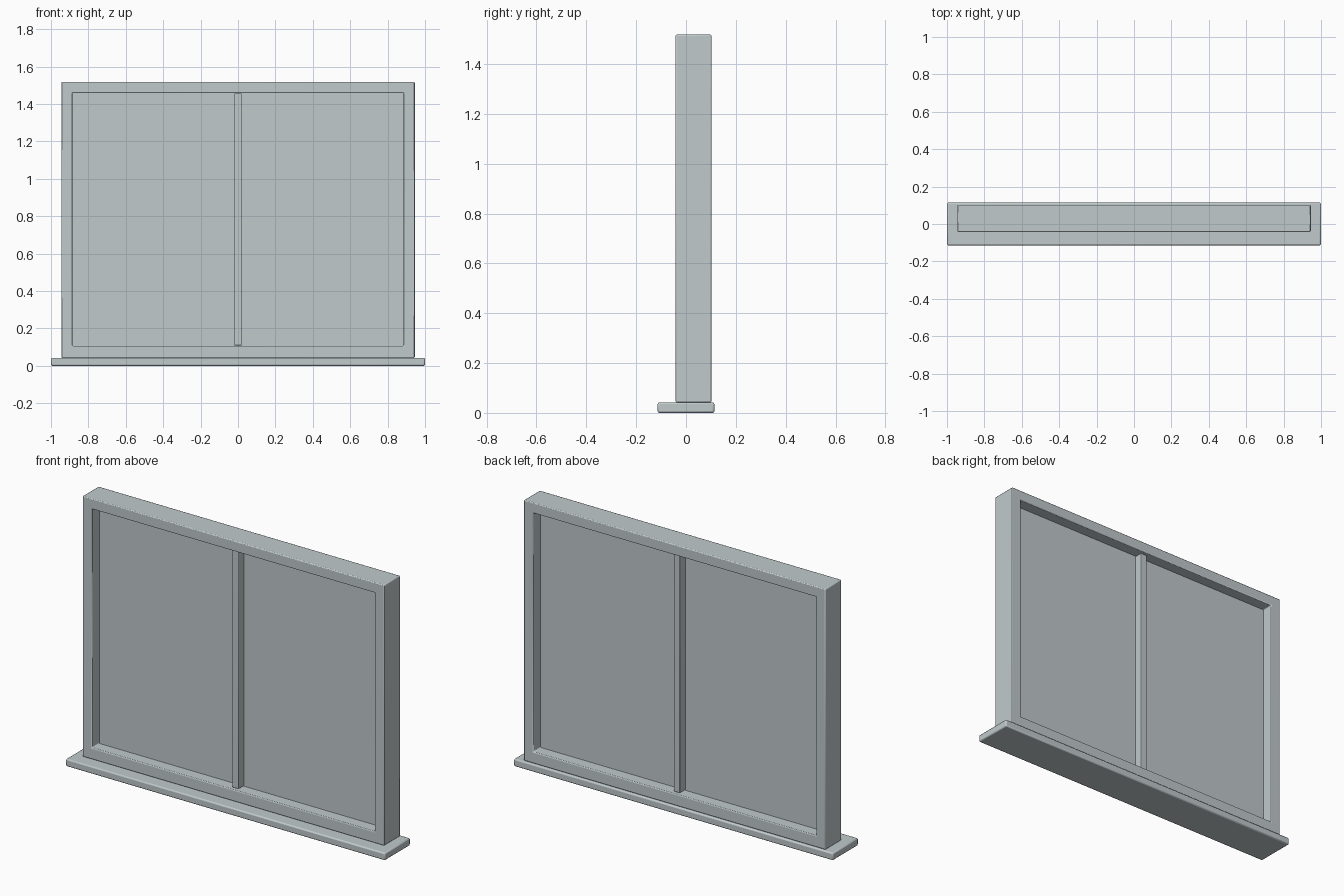
import bpy
import bmesh

if "Cube" in bpy.data.objects:
    bpy.data.objects.remove(bpy.data.objects["Cube"])

# Single painted finish
paint = bpy.data.materials.new("pale_grey_paint")
paint.diffuse_color = (0.53, 0.59, 0.60, 1.0)
paint.use_nodes = True
paint.node_tree.nodes["Principled BSDF"].inputs["Base Color"].default_value = paint.diffuse_color


def finish(name, bm, bevel):
    """Turn a bmesh into an object with softened edges."""
    bmesh.ops.recalc_face_normals(bm, faces=bm.faces)
    mesh = bpy.data.meshes.new(name)
    bm.to_mesh(mesh)
    bm.free()
    mesh.materials.append(paint)
    ob = bpy.data.objects.new(name, mesh)
    bpy.context.collection.objects.link(ob)
    if bevel:
        mod = ob.modifiers.new("soft_edges", 'BEVEL')
        mod.width = bevel
        mod.segments = 2
        mod.limit_method = 'ANGLE'
    bpy.ops.object.select_all(action='DESELECT')
    ob.select_set(True)
    bpy.context.view_layer.objects.active = ob
    bpy.ops.object.shade_smooth_by_angle()
    return ob


def box(name, x, y, z, bevel=0.0):
    """Box from (min, max) ranges on each axis."""
    bm = bmesh.new()
    bmesh.ops.create_cube(bm, size=1.0)
    for v in bm.verts:
        v.co = [r[0] + (c + 0.5) * (r[1] - r[0]) for c, r in zip(v.co, (x, y, z))]
    return finish(name, bm, bevel)


def rect_frame(name, outer, inner, y, bevel):
    """Rectangular ring; outer and inner are (half width, bottom, top)."""
    bm = bmesh.new()

    def loop(rect, depth):
        w, lo, hi = rect
        return [bm.verts.new((px, depth, pz))
                for px, pz in ((-w, lo), (w, lo), (w, hi), (-w, hi))]

    rings = [loop(outer, y[0]), loop(inner, y[0]), loop(inner, y[1]), loop(outer, y[1])]
    for a, b in zip(rings, rings[1:] + rings[:1]):
        for i in range(4):
            j = (i + 1) % 4
            bm.faces.new((a[i], a[j], b[j], b[i]))
    return finish(name, bm, bevel)


# Sill board
box("sill", (-1.0, 1.0), (-0.114, 0.114), (0.0, 0.042), 0.007)

# Outer frame standing on the sill
rect_frame("window_frame", (0.945, 0.042, 1.518), (0.886, 0.107, 1.459),
           (-0.042, 0.102), 0.005)

# Pane set in the middle of the frame depth
box("pane", (-0.89, 0.89), (0.025, 0.035), (0.103, 1.463))

# Central upright bar
box("mullion", (-0.02, 0.02), (-0.023, 0.083), (0.109, 1.457), 0.003)
